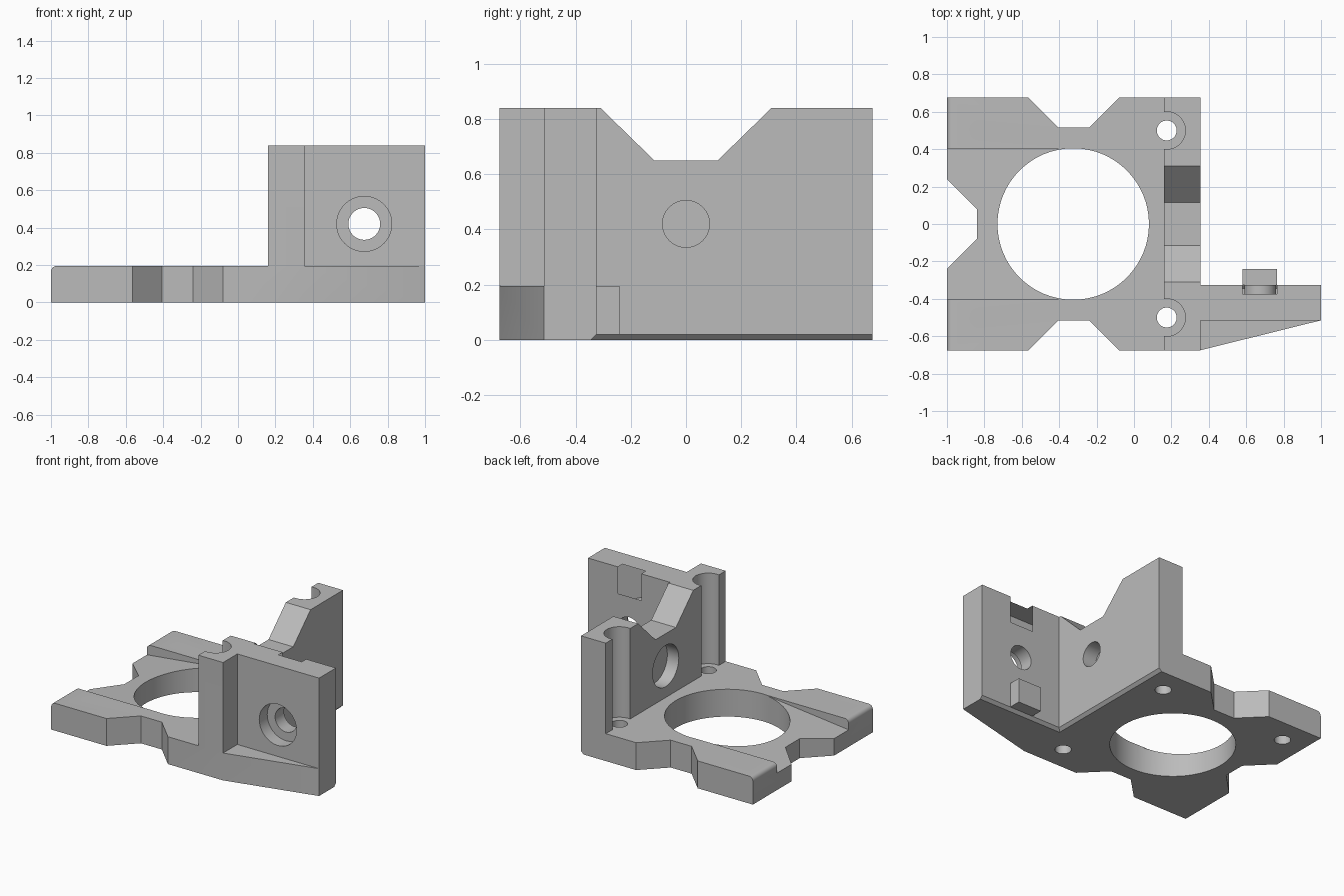
import bpy, bmesh, math
from mathutils import Vector, Matrix

if "Cube" in bpy.data.objects:
    bpy.data.objects.remove(bpy.data.objects["Cube"])

grey = bpy.data.materials.new("plain grey")
grey.use_nodes = True
grey.diffuse_color = (0.5, 0.5, 0.5, 1)
grey.node_tree.nodes["Principled BSDF"].inputs["Base Color"].default_value = (0.5, 0.5, 0.5, 1)

BASE, TOP = 0.195, 0.84        # plate top, wall top
WALL_IN, WALL_OUT = 0.16, 0.355  # wall faces along x
ARM_BACK, ARM_FRONT = -0.325, -0.515
SIDE = 0.675                   # half depth
BORE_Z = 0.42


def finish(name, bm):
    bmesh.ops.recalc_face_normals(bm, faces=bm.faces)
    mesh = bpy.data.meshes.new(name)
    bm.to_mesh(mesh)
    bm.free()
    mesh.materials.append(grey)
    obj = bpy.data.objects.new(name, mesh)
    bpy.context.collection.objects.link(obj)
    return obj


def prism_mesh(points, start, end):
    """Extrude a closed list of 3D points from start to end offsets."""
    bm = bmesh.new()
    face = bm.faces.new([bm.verts.new(Vector(p) + Vector(start)) for p in points])
    new = bmesh.ops.extrude_face_region(bm, geom=[face])["geom"]
    moved = [v for v in new if isinstance(v, bmesh.types.BMVert)]
    bmesh.ops.translate(bm, verts=moved, vec=Vector(end) - Vector(start))
    return bm


def box(name, low, high):
    bm = bmesh.new()
    bmesh.ops.create_cube(bm, size=1)
    low, high = Vector(low), Vector(high)
    for v in bm.verts:
        v.co = (low + high) / 2 + v.co * (high - low)
    return finish(name, bm)


def cylinder(name, start, end, radius):
    start, end = Vector(start), Vector(end)
    axis = end - start
    bm = bmesh.new()
    bmesh.ops.create_cone(bm, cap_ends=True, segments=64, radius1=radius,
                          radius2=radius, depth=axis.length)
    turn = axis.to_track_quat("Z", "Y").to_matrix().to_4x4()
    bm.transform(Matrix.Translation((start + end) / 2) @ turn)
    return finish(name, bm)


def combine(body, tool, operation):
    """Apply a boolean and discard the tool object."""
    mod = body.modifiers.new("shape", "BOOLEAN")
    mod.operation, mod.solver, mod.object = operation, "EXACT", tool
    tool.hide_render = True
    bpy.context.view_layer.update()
    result = bpy.data.meshes.new_from_object(
        body.evaluated_get(bpy.context.evaluated_depsgraph_get()))
    body.modifiers.clear()
    body.data = result
    bpy.data.objects.remove(tool)


# Base plate with notched sides and a tapered foot under the arm
half = [(-1, 0.24), (-1, SIDE), (-0.565, SIDE), (-0.405, 0.515),
        (-0.24, 0.515), (-0.08, SIDE), (WALL_OUT, SIDE)]
outline = ([(-0.84, 0.08)] + half
           + [(WALL_OUT, ARM_BACK), (1, ARM_BACK), (1, ARM_FRONT)]
           + [(x, -y) for x, y in reversed(half)] + [(-0.84, -0.08)])
bm = prism_mesh([(x, y, 0) for x, y in outline], (0, 0, 0), (0, 0, BASE))


def pick(bm, test):
    return [e for e in bm.edges if all(test(v.co) for v in e.verts)]


# Rounded upper edge at the far end, chamfered lower edge along wall and arm
bmesh.ops.bevel(bm, geom=pick(bm, lambda c: c.x < -0.99 and c.z > BASE - 0.01),
                offset=0.03, segments=5, profile=0.5, affect="EDGES")
corner = pick(bm, lambda c: c.z < 0.01 and (
    (abs(c.x - WALL_OUT) < 0.01 and c.y > ARM_BACK - 0.01)
    or (c.x > WALL_OUT - 0.01 and abs(c.y - ARM_BACK) < 0.01)))
bmesh.ops.bevel(bm, geom=corner, offset=0.02, segments=1, affect="EDGES")
bracket = finish("mounting_bracket", bm)

# Sloping recess between the end corners
ramp = [(-0.33, 0, BASE), (-1.1, 0, BASE - 0.085), (-1.1, 0, 0.4), (-0.33, 0, 0.4)]
combine(bracket, finish("recess_cutter", prism_mesh(ramp, (0, -0.403, 0), (0, 0.403, 0))),
        "DIFFERENCE")

# Upright wall with a wide notch in its top edge
wall = [(-SIDE, BASE), (SIDE, BASE), (SIDE, TOP), (0.31, TOP),
        (0.115, 0.65), (-0.115, 0.65), (-0.31, TOP), (-SIDE, TOP)]
combine(bracket, finish("wall", prism_mesh([(0, y, z) for y, z in wall],
                                           (WALL_IN, 0, 0), (WALL_OUT, 0, 0))), "UNION")

# Side arm and its two locating tabs
combine(bracket, box("arm", (WALL_OUT, ARM_FRONT, BASE), (1, ARM_BACK, TOP)), "UNION")
for low, high in ((0.02, BASE), (0.65, TOP)):
    combine(bracket, box("tab", (0.58, ARM_BACK - 0.05, low), (0.765, -0.24, high)), "UNION")

# Large opening, screw holes and driver channels
combine(bracket, cylinder("opening_cutter", (-0.325, 0, -1), (-0.325, 0, BASE + 0.2), 0.405),
        "DIFFERENCE")
for y in (-0.5, 0.5):
    for x in (-0.825, 0.175):
        combine(bracket, cylinder("screw_cutter", (x, y, -1), (x, y, 1), 0.053), "DIFFERENCE")
    combine(bracket, cylinder("channel_cutter", (0.175, y, BASE), (0.175, y, 1), 0.1),
            "DIFFERENCE")

# Counterbored holes through the wall and the arm
bores = [((0, 0, BORE_Z), (WALL_IN + 0.09, 0, BORE_Z), (0.5, 0, BORE_Z)),
         ((0.675, -1, BORE_Z), (0.675, ARM_FRONT + 0.09, BORE_Z), (0.675, 0, BORE_Z))]
for outside, seat, through in bores:
    combine(bracket, cylinder("counterbore_cutter", outside, seat, 0.147), "DIFFERENCE")
    combine(bracket, cylinder("bore_cutter", outside, through, 0.085), "DIFFERENCE")

# Smooth round surfaces, sharp edges kept
for obj in bpy.context.selected_objects:
    obj.select_set(False)
bpy.context.view_layer.objects.active = bracket
bracket.select_set(True)
bpy.ops.object.shade_smooth_by_angle(angle=math.radians(25))
